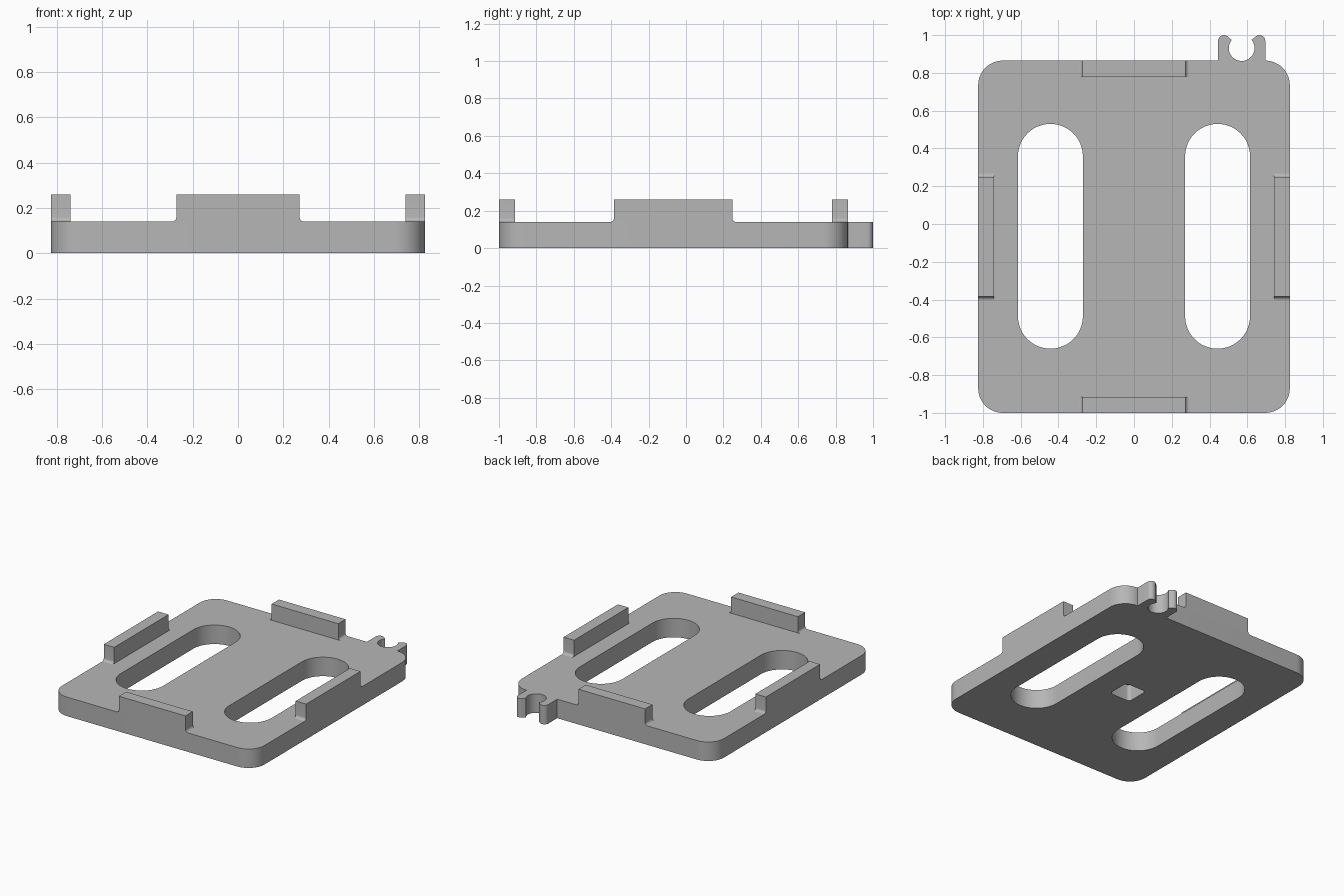
import bpy
import bmesh
from math import radians, cos, sin
from mathutils import Matrix

cube = bpy.data.objects.get("Cube")
if cube:
    bpy.data.objects.remove(cube, do_unlink=True)

grey = bpy.data.materials.new("plain_grey")
grey.use_nodes = True
grey.diffuse_color = (0.47, 0.47, 0.47, 1)
grey.node_tree.nodes["Principled BSDF"].inputs["Base Color"].default_value = grey.diffuse_color

HALF_X, FRONT, BACK = 0.825, -1.0, 0.865
THICK, TAB_TOP, TAB_DEPTH = 0.14, 0.26, 0.085


def arc(cx, cy, r, start, end, steps=12):
    angles = [radians(start + (end - start) * i / steps) for i in range(steps + 1)]
    return [(cx + r * cos(a), cy + r * sin(a)) for a in angles]


def prism(name, outline, low, high, matrix=Matrix()):
    """Extrude a flat outline from low to high, then place it."""
    bm = bmesh.new()
    face = bm.faces.new([bm.verts.new((x, y, low)) for x, y in outline])
    top = bmesh.ops.extrude_face_region(bm, geom=[face])["geom"]
    verts = [v for v in top if isinstance(v, bmesh.types.BMVert)]
    bmesh.ops.translate(bm, verts=verts, vec=(0, 0, high - low))
    bm.transform(matrix)
    bmesh.ops.recalc_face_normals(bm, faces=bm.faces)
    mesh = bpy.data.meshes.new(name)
    bm.to_mesh(mesh)
    bm.free()
    mesh.materials.append(grey)
    obj = bpy.data.objects.new(name, mesh)
    bpy.context.collection.objects.link(obj)
    return obj


def activate(obj):
    bpy.ops.object.select_all(action="DESELECT")
    obj.select_set(True)
    bpy.context.view_layer.objects.active = obj


def cut(target, cutter):
    activate(target)
    mod = target.modifiers.new("cut", "BOOLEAN")
    mod.operation, mod.solver, mod.object = "DIFFERENCE", "EXACT", cutter
    bpy.ops.object.modifier_apply(modifier=mod.name)
    bpy.data.objects.remove(cutter, do_unlink=True)


def smooth(obj):
    activate(obj)
    bpy.ops.object.shade_smooth_by_angle(angle=radians(30))


# Rounded plate, with the open ring clip on its back edge
R = 0.13
CLIP_X, CLIP_Y, PRONG = 0.57, 0.931, 0.094
outline = (
    arc(-HALF_X + R, FRONT + R, R, 180, 270)
    + arc(HALF_X - R, FRONT + R, R, 270, 360)
    + arc(HALF_X - R, BACK - R, R, 0, 90)
    + arc(CLIP_X + PRONG, 0.969, 0.031, 0, 140)
    + arc(CLIP_X, CLIP_Y, 0.068, 40, -220, 32)
    + arc(CLIP_X - PRONG, 0.969, 0.031, 40, 180)
    + [(CLIP_X - PRONG - 0.031, BACK)]
    + arc(-HALF_X + R, BACK - R, R, 90, 180)
)
plate = prism("base_plate", outline, 0, THICK)

# Two long slots through the plate
for side in (-1, 1):
    x, r = side * 0.4425, 0.172
    slot = arc(x, 0.53 - r, r, 0, 180, 24) + arc(x, -0.66 + r, r, 180, 360, 24)
    cut(plate, prism("slot_cutter", slot, -0.1, 0.3))

# Blind pocket in the underside
P, PR, PY = 0.085, 0.025, -0.065
pocket = []
for sx, sy, start in ((1, 1, 0), (-1, 1, 90), (-1, -1, 180), (1, -1, 270)):
    pocket += arc(sx * (P - PR), PY + sy * (P - PR), PR, start, start + 90, 6)
cut(plate, prism("pocket_cutter", pocket, -0.1, 0.12))
smooth(plate)


# Upright edge tabs with small fillets at the foot of each end
def tab(name, start, end, low, high, matrix):
    f = 0.02
    profile = (
        arc(start - f, THICK + f, f, 270, 360, 6)
        + [(start, TAB_TOP), (end, TAB_TOP)]
        + arc(end + f, THICK + f, f, 180, 270, 6)
    )
    smooth(prism(name, profile, low, high, matrix))


# Profile axes (along, up, across) sent to (x, z, y) or (y, z, x)
along_x = Matrix(((1, 0, 0, 0), (0, 0, 1, 0), (0, 1, 0, 0), (0, 0, 0, 1)))
along_y = Matrix(((0, 0, 1, 0), (1, 0, 0, 0), (0, 1, 0, 0), (0, 0, 0, 1)))
tab("front_tab", -0.272, 0.272, FRONT, FRONT + TAB_DEPTH, along_x)
tab("back_tab", -0.272, 0.272, BACK - TAB_DEPTH, BACK, along_x)
tab("left_tab", -0.385, 0.248, HALF_X - TAB_DEPTH, HALF_X, along_y)
tab("right_tab", -0.385, 0.248, -HALF_X, -HALF_X + TAB_DEPTH, along_y)
